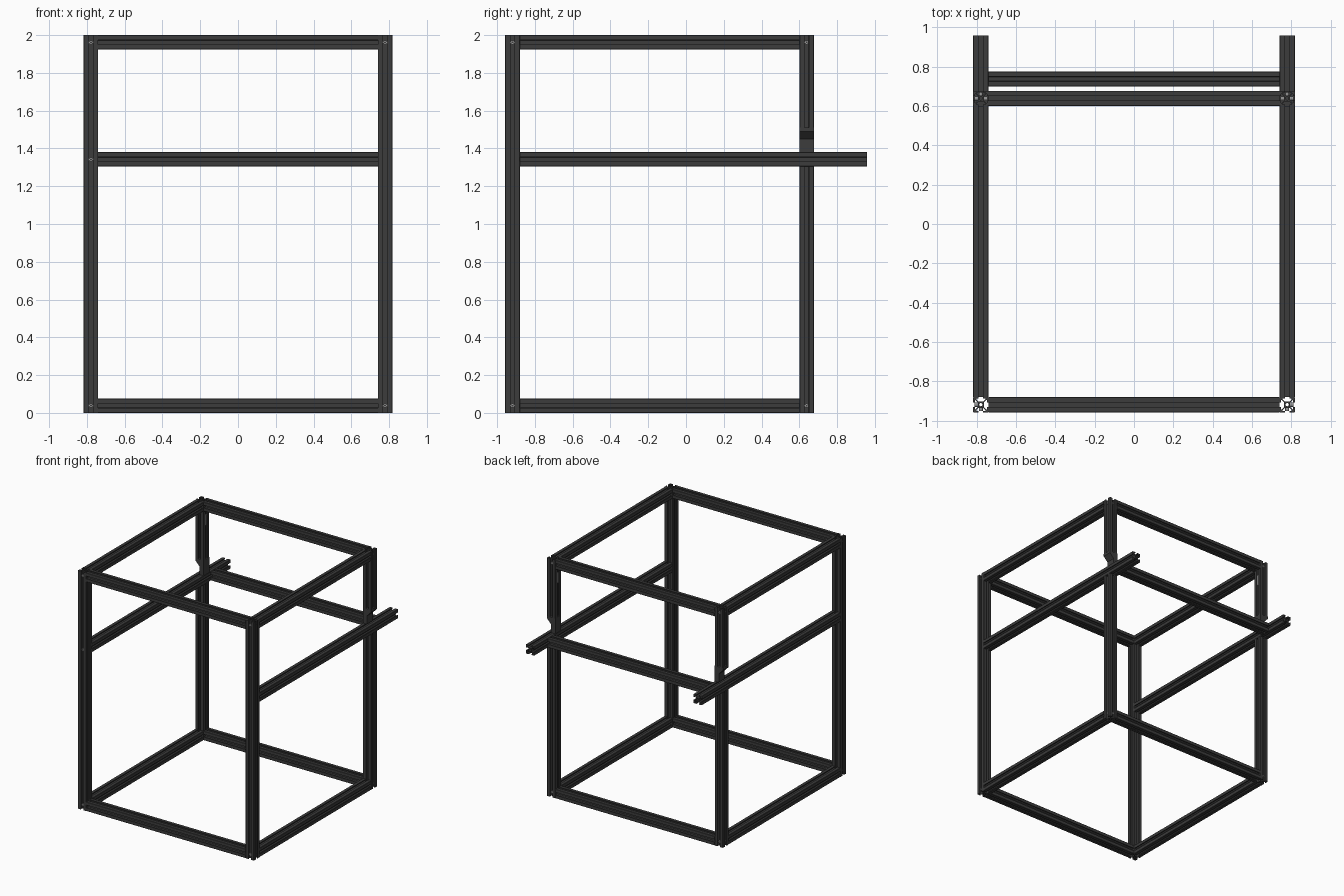
import bpy, math
from mathutils import Vector, Matrix

old = bpy.data.objects.get("Cube")
if old:
    bpy.data.objects.remove(old, do_unlink=True)

S = 0.077            # profile width
H = S / 2
X = 0.817 - H        # post centre, sideways
YF, YB = -0.957 + H, 0.677 - H   # front and back post centres
ZM = 1.342           # middle rail height


def material(name, rgb):
    m = bpy.data.materials.new(name)
    m.use_nodes = True
    m.diffuse_color = (*rgb, 1)
    m.node_tree.nodes["Principled BSDF"].inputs["Base Color"].default_value = (*rgb, 1)
    return m


DARK = material("dark anodised metal", (0.045, 0.045, 0.045))
STEEL = material("grey steel", (0.32, 0.32, 0.32))


def add_mesh(name, mesh, mat):
    ob = bpy.data.objects.new(name, mesh)
    mesh.materials.clear()
    mesh.materials.append(mat)
    bpy.context.collection.objects.link(ob)
    return ob


# Slotted cross-section: one side of the outline, turned four times, plus a bore
SIDE = [(-0.94, 1), (-0.3, 1), (-0.3, 0.8), (-0.6, 0.8), (-0.6, 0.7), (-0.28, 0.4),
        (0.28, 0.4), (0.6, 0.7), (0.6, 0.8), (0.3, 0.8), (0.3, 1), (0.94, 1)]
OUTLINE = []
for k in range(4):
    turn = Matrix.Rotation(-k * math.pi / 2, 2)
    OUTLINE += [turn @ Vector(p) for p in SIDE]
BORE = [Vector((0.21 * math.cos(a), 0.21 * math.sin(a)))
        for a in [i * math.tau / 16 for i in range(16)]]


def bar(name, start, end):
    """Slotted bar between two points along one axis."""
    a, b = Vector(start), Vector(end)
    cu = bpy.data.curves.new(name, 'CURVE')
    cu.dimensions, cu.fill_mode = '2D', 'BOTH'
    cu.extrude = (b - a).length / 2
    for loop in (OUTLINE, BORE):
        sp = cu.splines.new('POLY')
        sp.points.add(len(loop) - 1)
        for pt, co in zip(sp.points, loop):
            pt.co = (co.x * H, co.y * H, 0, 1)
        sp.use_cyclic_u = True
    tmp = bpy.data.objects.new(name + "_curve", cu)
    bpy.context.collection.objects.link(tmp)
    bpy.context.view_layer.update()
    mesh = bpy.data.meshes.new_from_object(tmp.evaluated_get(bpy.context.evaluated_depsgraph_get()))
    bpy.data.objects.remove(tmp, do_unlink=True)
    bpy.data.curves.remove(cu)
    for p in mesh.polygons:
        p.use_smooth = False
    ob = add_mesh(name, mesh, DARK)
    ob.location = (a + b) / 2
    ob.rotation_euler = (b - a).to_track_quat('Z', 'Y').to_euler()
    return ob


def prism(name, profile, y0, y1, mat):
    """Solid with an x-z profile, running along y."""
    n = len(profile)
    verts = [(x, y, z) for y in (y0, y1) for x, z in profile]
    faces = [tuple(range(n)), tuple(range(2 * n - 1, n - 1, -1))]
    faces += [(i, n + i, n + (i + 1) % n, (i + 1) % n) for i in range(n)]
    mesh = bpy.data.meshes.new(name)
    mesh.from_pydata(verts, [], faces)
    if profile[1][0] < profile[0][0]:
        mesh.flip_normals()
    return add_mesh(name, mesh, mat)


def screw(name, loc, axis):
    """Screw head sunk in the slot, with a hexagon socket."""
    q = Vector(axis).to_track_quat('Z', 'Y').to_euler()
    bpy.ops.mesh.primitive_cylinder_add(vertices=16, radius=0.0105, depth=0.016,
                                        location=loc, rotation=q)
    head = bpy.context.object
    head.name = name
    head.data.materials.append(STEEL)
    head.data.materials.append(DARK)
    bpy.ops.mesh.primitive_cylinder_add(vertices=6, radius=0.005, depth=0.0165,
                                        location=loc, rotation=q)
    socket = bpy.context.object
    socket.name = name + "_socket"
    socket.data.materials.append(DARK)


# Front and back cross bars, bottom and top
for level, z in (("bottom", H), ("top", 2 - H)):
    for place, y in (("front", YF), ("back", YB)):
        bar(f"{level}_{place}_bar", (-X + H, y, z), (X - H, y, z))

# Bar joining the two middle rails behind the back posts
bar("middle_back_bar", (-X + H, 0.737, ZM), (X - H, 0.737, ZM))

for side, s in (("left", 1), ("right", -1)):
    x = s * X
    # Posts: the back one is split by the middle rail
    bar(f"{side}_front_post", (x, YF, 0), (x, YF, 2))
    bar(f"{side}_back_lower_post", (x, YB, 0), (x, YB, ZM - H))
    bar(f"{side}_back_upper_post", (x, YB, 1.5), (x, YB, 2))
    # Rails running front to back
    for level, z, y1 in (("bottom", H, YB - H), ("top", 2 - H, YB - H), ("middle", ZM, 0.957)):
        bar(f"{side}_{level}_rail", (x, YF + H, z), (x, y1, z))
    # Solid foot under the upper post, sloped on its outer face
    inner, outer = x - s * H, x + s * H
    prism(f"{side}_post_foot",
          [(inner, ZM + H), (x, ZM + H), (x, 1.45), (outer, 1.49), (outer, 1.51), (inner, 1.51)],
          YB - H, YB + H, DARK)
    # Joint plate in the inner slot of the upper post
    xa, xb = x - s * 0.034, x - s * 0.016
    prism(f"{side}_joint_plate", [(xa, 1.79), (xb, 1.79), (xb, 1.88), (xa, 1.88)],
          YB - 0.009, YB + 0.009, STEEL)
    # Screw heads at the corners
    for level, z in (("bottom", H), ("top", 2 - H)):
        for place, y, d in (("front", YF, -1), ("back", YB, 1)):
            screw(f"{side}_{level}_{place}_screw", (x, y + d * 0.023, z), (0, d, 0))
            screw(f"{side}_{level}_{place}_side_screw", (x + s * 0.023, y, z), (s, 0, 0))
screw("right_middle_screw", (-X, YF - 0.023, ZM), (0, -1, 0))
